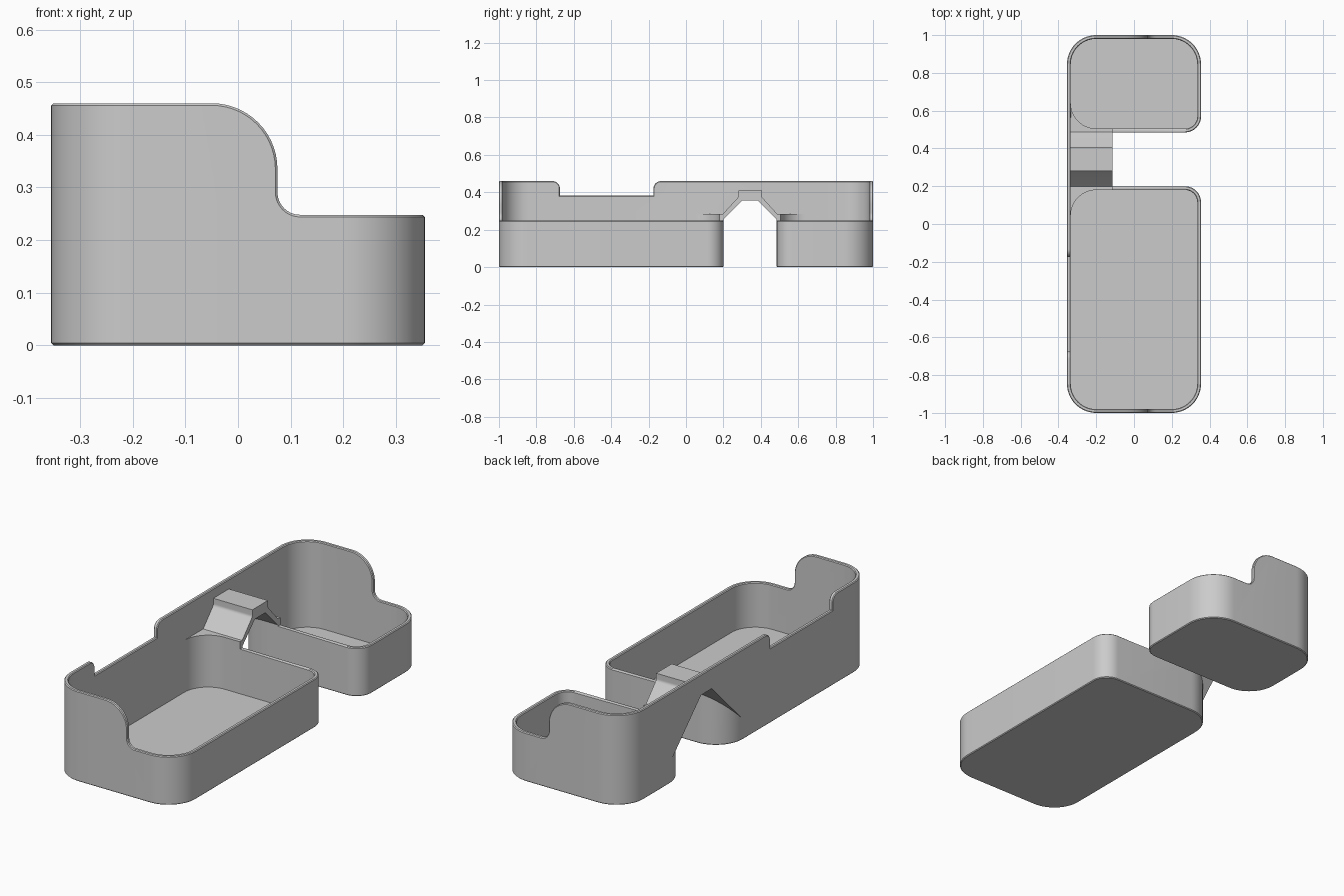
import bpy, bmesh, math
from mathutils import Vector

cube = bpy.data.objects.get("Cube")
if cube:
    bpy.data.objects.remove(cube, do_unlink=True)

W, WALL, FLOOR = 0.355, 0.02, 0.02
LOW, HIGH = 0.248, 0.46
GAP0, GAP1 = 0.2, 0.485
MID = (GAP0 + GAP1) / 2
BRIDGE_X = -0.115


def fillet(corners, seg=14):
    """Round the corners (x, y, radius) of a polygon."""
    out = []
    for i, (x, y, r) in enumerate(corners):
        p = Vector((x, y))
        if r == 0:
            out.append(p)
            continue
        u = (Vector(corners[i - 1][:2]) - p).normalized()
        v = (Vector(corners[(i + 1) % len(corners)][:2]) - p).normalized()
        half = u.angle(v) / 2
        c = p + (u + v).normalized() * (r / math.sin(half))
        s, e = p + u * (r / math.tan(half)) - c, p + v * (r / math.tan(half)) - c
        a = math.atan2(s.y, s.x)
        d = (math.atan2(e.y, e.x) - a + math.pi) % math.tau - math.pi
        for k in range(seg + 1):
            t = a + d * k / seg
            out.append(c + Vector((math.cos(t), math.sin(t))) * r)
    return out


def prism(name, pts, axis, lo, hi):
    """Extrude a flat outline along an axis."""
    place = {"x": lambda p, h: (h, p[0], p[1]),
             "y": lambda p, h: (p[0], h, p[1]),
             "z": lambda p, h: (p[0], p[1], h)}[axis]
    bm = bmesh.new()
    rings = [[bm.verts.new(place(p, h)) for p in pts] for h in (lo, hi)]
    for ring in rings:
        bm.faces.new(ring)
    n = len(pts)
    for i in range(n):
        j = (i + 1) % n
        bm.faces.new((rings[0][i], rings[0][j], rings[1][j], rings[1][i]))
    bmesh.ops.recalc_face_normals(bm, faces=bm.faces)
    mesh = bpy.data.meshes.new(name)
    bm.to_mesh(mesh)
    bm.free()
    ob = bpy.data.objects.new(name, mesh)
    bpy.context.collection.objects.link(ob)
    return ob


def subtract(target, cutter, keep=False):
    mod = target.modifiers.new("cut", "BOOLEAN")
    mod.operation, mod.solver, mod.object = "DIFFERENCE", "EXACT", cutter
    bpy.context.view_layer.objects.active = target
    bpy.ops.object.modifier_apply(modifier=mod.name)
    if not keep:
        bpy.data.objects.remove(cutter, do_unlink=True)


def tray_outline(end, gap, inset):
    """Tray plan: big corners, but a small one at the open side of the gap."""
    s = 1 if end > gap else -1
    end, gap, x = end - s * inset, gap + s * inset, W - inset
    big, small = 0.155 - inset, 0.085 - inset
    return fillet([(-x, end, big), (x, end, big), (x, gap, small), (-x, gap, big)])


def mirrored(half):
    return half + [(2 * MID - y, z, r) for y, z, r in reversed(half)]


# Solid block with the full footprint
plan = [(-W, -1, 0.155), (W, -1, 0.155), (W, 1, 0.155), (-W, 1, 0.155)]
body = prism("twin_tray_body", fillet(plan), "z", 0, HIGH)

# End walls step down from the tall side to the low side
step = [(-0.6, HIGH, 0), (0.075, HIGH, 0.125), (0.075, LOW, 0.043),
        (0.6, LOW, 0), (0.6, 0.8, 0), (-0.6, 0.8, 0)]
subtract(body, prism("step_cutter", fillet(step), "y", -1.2, 1.2))

# Gap between the trays, with a sloped ceiling under the bridge
trays = [prism("tray_solid", tray_outline(e, g, 0), "z", -0.5, 1.5)
         for e, g in ((-1, GAP0), (1, GAP1))]
arch = mirrored([(-0.045, -0.1, 0), (0.3, 0.355, 0)])
arch = mirrored([(-0.155, -0.1, 0), (0.3, 0.355, 0)])
under = prism("arch_cutter", fillet(arch), "x", -0.6, 0.6)
opening = [(BRIDGE_X, 0.05, 0), (0.6, 0.05, 0), (0.6, 0.65, 0), (BRIDGE_X, 0.65, 0)]
side = prism("gap_cutter", fillet(opening), "z", -0.2, 1)
for cutter in (under, side):
    for tray in trays:
        subtract(cutter, tray, keep=True)
    subtract(body, cutter)
for tray in trays:
    bpy.data.objects.remove(tray, do_unlink=True)

# Tray interiors
for e, g in ((-1, GAP0), (1, GAP1)):
    subtract(body, prism("interior_cutter", tray_outline(e, g, WALL), "z", FLOOR, 1))

# Upper face of the bridge and its corner shelves
top = mirrored([(0.05, 1, 0), (0.05, 0.285, 0), (0.198, 0.285, 0),
                (0.28, 0.375, 0.02), (0.28, 0.41, 0)])
subtract(body, prism("bridge_top_cutter", fillet(top, 5), "x", WALL - W, 0.6))
rim = [(BRIDGE_X, 0.15, 0), (0.6, 0.15, 0), (0.6, 0.53, 0), (BRIDGE_X, 0.53, 0)]
subtract(body, prism("gap_rim_cutter", fillet(rim), "z", LOW, 1))

# Notch in the tall side wall
notch = [(-0.8, HIGH, 0), (-0.674, HIGH, 0.04), (-0.674, 0.382, 0),
         (-0.174, 0.382, 0), (-0.174, HIGH, 0.04), (-0.05, HIGH, 0),
         (-0.05, 0.8, 0), (-0.8, 0.8, 0)]
subtract(body, prism("notch_cutter", fillet(notch, 8), "x", -0.6, -0.3))

# Fine chamfer along the rims and the base
bm = bmesh.new()
bm.from_mesh(body.data)
bmesh.ops.remove_doubles(bm, verts=bm.verts, dist=0.0003)
bmesh.ops.dissolve_limit(bm, angle_limit=0.01, verts=bm.verts, edges=bm.edges)


def wants_chamfer(edge):
    if len(edge.link_faces) != 2 or edge.calc_face_angle_signed(0) < 1.0:
        return False
    a, b = (v.co for v in edge.verts)
    if max(a.z, b.z) < 0.001:
        return True
    m = (a + b) / 2
    near_bridge = m.x < BRIDGE_X + 0.01 and 0 < m.y < 0.68 and m.z < 0.45
    return m.z > LOW - 0.001 and not near_bridge


bmesh.ops.bevel(bm, geom=[e for e in bm.edges if wants_chamfer(e)], offset=0.004,
                offset_type="OFFSET", segments=1, affect="EDGES", clamp_overlap=False)
bm.to_mesh(body.data)
bm.free()

# Single grey plastic
grey = bpy.data.materials.new("plain_grey")
grey.use_nodes = True
colour = (0.6, 0.6, 0.6, 1)
grey.diffuse_color = colour
grey.node_tree.nodes["Principled BSDF"].inputs["Base Color"].default_value = colour
body.data.materials.clear()
body.data.materials.append(grey)
for poly in body.data.polygons:
    poly.material_index = 0

bpy.ops.object.select_all(action="DESELECT")
body.select_set(True)
bpy.context.view_layer.objects.active = body
bpy.ops.object.shade_smooth_by_angle(angle=math.radians(30))
